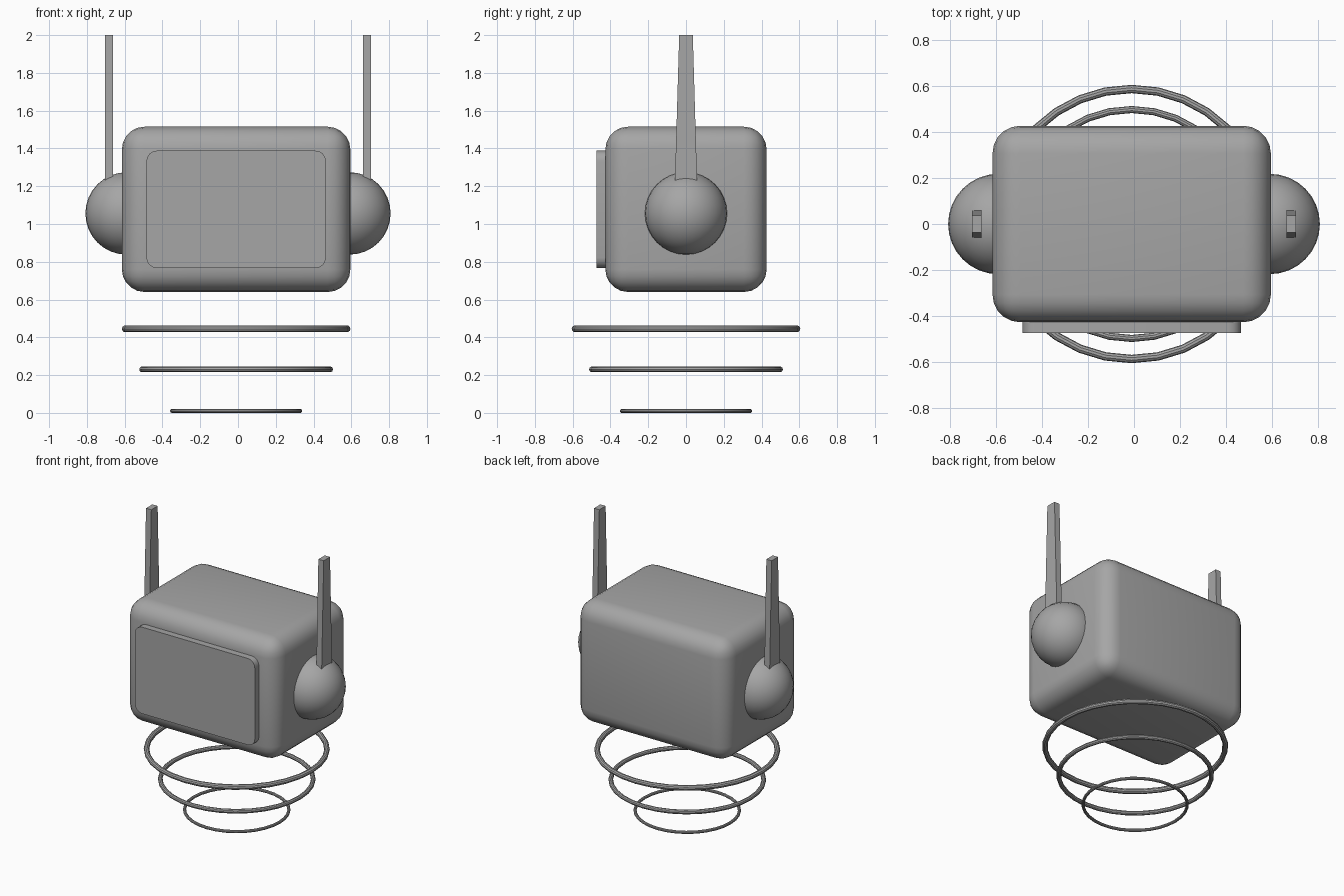
import bpy
import math

if "Cube" in bpy.data.objects:
    bpy.data.objects.remove(bpy.data.objects["Cube"])

grey = bpy.data.materials.new("plain grey")
grey.diffuse_color = (0.38, 0.38, 0.38, 1)
grey.use_nodes = True
grey.node_tree.nodes["Principled BSDF"].inputs["Base Color"].default_value = grey.diffuse_color
CX = -0.01  # the body and rings sit slightly off centre


def finish(name, smooth=True):
    ob = bpy.context.object
    ob.name = name
    ob.data.materials.append(grey)
    if smooth:
        bpy.ops.object.shade_smooth_by_angle(angle=math.radians(35))
    return ob


def box(name, lo, hi):
    mid = [(a + b) / 2 for a, b in zip(lo, hi)]
    bpy.ops.mesh.primitive_cube_add(size=1, location=mid)
    ob = bpy.context.object
    ob.scale = [b - a for a, b in zip(lo, hi)]
    bpy.ops.object.transform_apply(location=False, rotation=False, scale=True)
    return ob


def bevel(ob, width, segments):
    mod = ob.modifiers.new("rounding", 'BEVEL')
    mod.width = width
    mod.segments = segments
    return mod


# Rounded head box
body = box("body", (CX - 0.605, -0.427, 0.64), (CX + 0.605, 0.427, 1.515))
bevel(body, 0.12, 5)
bpy.ops.object.modifier_apply(modifier="rounding")
finish("body")

# Front screen plate, rounded only on the edges running front to back
screen = box("screen", (-0.485, -0.474, 0.767), (0.465, -0.40, 1.388))
weights = screen.data.attributes.new("bevel_weight_edge", 'FLOAT', 'EDGE')
for e in screen.data.edges:
    a, b = (screen.data.vertices[i].co for i in e.vertices)
    weights.data[e.index].value = 1.0 if abs(a.y - b.y) > 0.01 else 0.0
bevel(screen, 0.055, 4).limit_method = 'WEIGHT'
bpy.ops.object.modifier_apply(modifier="rounding")
finish("screen")

# Ear spheres and tapered antennas on both sides
for side, label in ((-1, "left"), (1, "right")):
    bpy.ops.mesh.primitive_uv_sphere_add(
        segments=32, ring_count=16, radius=0.218, location=(side * 0.59, 0, 1.056))
    finish(label + "_ear")

    antenna = box("antenna", (side * 0.684 - 0.021, -0.06, 1.18),
                  (side * 0.684 + 0.021, 0.06, 2.0))
    for v in antenna.data.vertices:
        if v.co.z > 0:
            v.co.y *= 0.6
    finish(label + "_antenna", smooth=False)

# Three hover rings, shrinking downward
for name, radius, z in (("top_ring", 0.605, 0.445),
                        ("middle_ring", 0.513, 0.23),
                        ("bottom_ring", 0.35, 0.0105)):
    tube = radius * 0.03
    bpy.ops.mesh.primitive_torus_add(
        major_segments=32, minor_segments=10, major_radius=radius - tube,
        minor_radius=tube, location=(CX, 0, z))
    finish(name)
